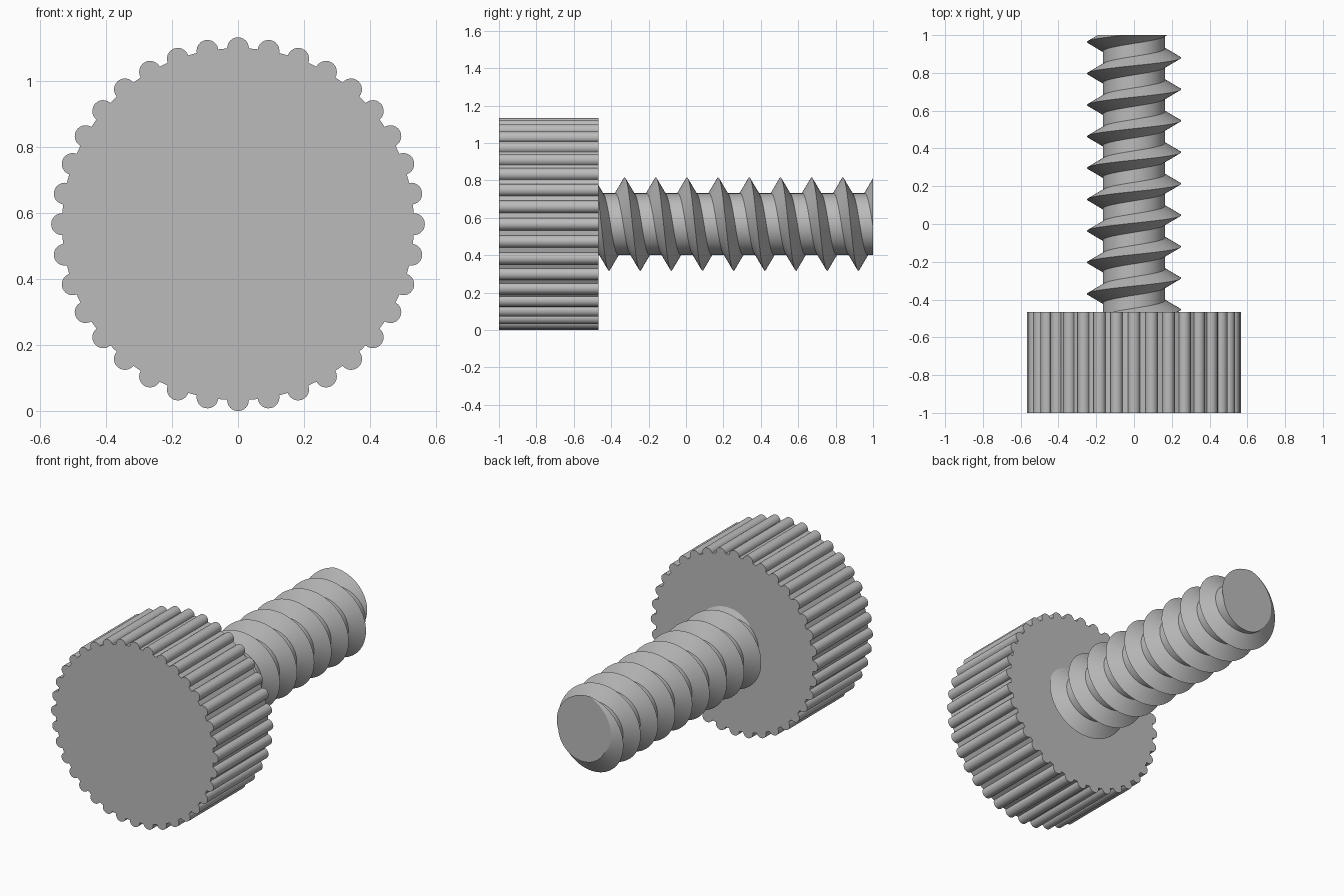
import bpy, bmesh
from math import sin, cos, tan, pi, radians, asin
from mathutils import Vector

AXIS_Z = 0.566
HEAD_R, BUMP_R, BUMPS = 0.533, 0.033, 36
FRONT, HEAD_BACK, TIP = -1.0, -0.467, 1.0
ROOT_R, CREST_R, PITCH, OFFSET = 0.165, 0.25, 1 / 6, 0.005

old = bpy.data.objects.get("Cube")
if old:
    bpy.data.objects.remove(old, do_unlink=True)

grey = bpy.data.materials.new("plain grey")
grey.use_nodes = True
colour = (0.5, 0.5, 0.5, 1)
grey.diffuse_color = colour
grey.node_tree.nodes["Principled BSDF"].inputs["Base Color"].default_value = colour


def finish(name, bm):
    bmesh.ops.recalc_face_normals(bm, faces=bm.faces)
    mesh = bpy.data.meshes.new(name)
    bm.to_mesh(mesh)
    bm.free()
    mesh.materials.append(grey)
    obj = bpy.data.objects.new(name, mesh)
    bpy.context.collection.objects.link(obj)
    bpy.ops.object.select_all(action="DESELECT")
    obj.select_set(True)
    bpy.context.view_layer.objects.active = obj
    bpy.ops.object.shade_smooth_by_angle(angle=radians(30))
    return obj


def around(radius, angle, y):
    """Point around the long axis, with angle measured from the top towards +x."""
    return Vector((radius * sin(angle), y, AXIS_Z + radius * cos(angle)))


# Knurled head: a round outline with half-round ribs, extruded along y
bm = bmesh.new()
outline = []
half = asin(BUMP_R / (2 * HEAD_R))      # where a rib meets the round body
spread = pi / 2 + half
step = 2 * pi / BUMPS
for i in range(BUMPS):
    a = i * step
    centre = around(HEAD_R, a, FRONT)
    for k in range(13):
        b = a + spread * (k / 6 - 1)
        outline.append(centre + Vector((BUMP_R * sin(b), 0, BUMP_R * cos(b))))
    outline.append(around(HEAD_R, a + step / 2, FRONT))
face = bm.faces.new([bm.verts.new(p) for p in outline])
ext = bmesh.ops.extrude_face_region(bm, geom=[face])
for v in ext["geom"]:
    if isinstance(v, bmesh.types.BMVert):
        v.co.y = HEAD_BACK
finish("knurled_head", bm)

# Threaded shank: a 60 degree thread profile swept along a helix
bm = bmesh.new()
SEGS = 64
flank = (CREST_R - ROOT_R) * tan(radians(30))
profile = [(-flank, ROOT_R), (0, CREST_R), (flank, ROOT_R), (PITCH - flank, ROOT_R)]
rows = []
for i in range(SEGS * 12 + 1):
    turn = i / SEGS - 5
    rows.append([bm.verts.new(around(r, turn * 2 * pi, OFFSET + turn * PITCH + dy))
                 for dy, r in profile])
for r0, r1 in zip(rows, rows[1:]):
    for k in range(3):
        bm.faces.new((r0[k], r1[k], r1[k + 1], r0[k + 1]))
bmesh.ops.remove_doubles(bm, verts=bm.verts, dist=1e-5)

# Trim the sweep flat at both ends and cap it
for y, direction in ((HEAD_BACK - 0.02, -1), (TIP, 1)):
    cut = bmesh.ops.bisect_plane(
        bm, geom=bm.verts[:] + bm.edges[:] + bm.faces[:], dist=1e-6,
        plane_co=(0, y, 0), plane_no=(0, direction, 0), clear_outer=True)
    rim = [e for e in cut["geom_cut"] if isinstance(e, bmesh.types.BMEdge)]
    bmesh.ops.triangle_fill(bm, edges=rim, use_beauty=True,
                            normal=(0, direction, 0))
finish("threaded_shank", bm)
